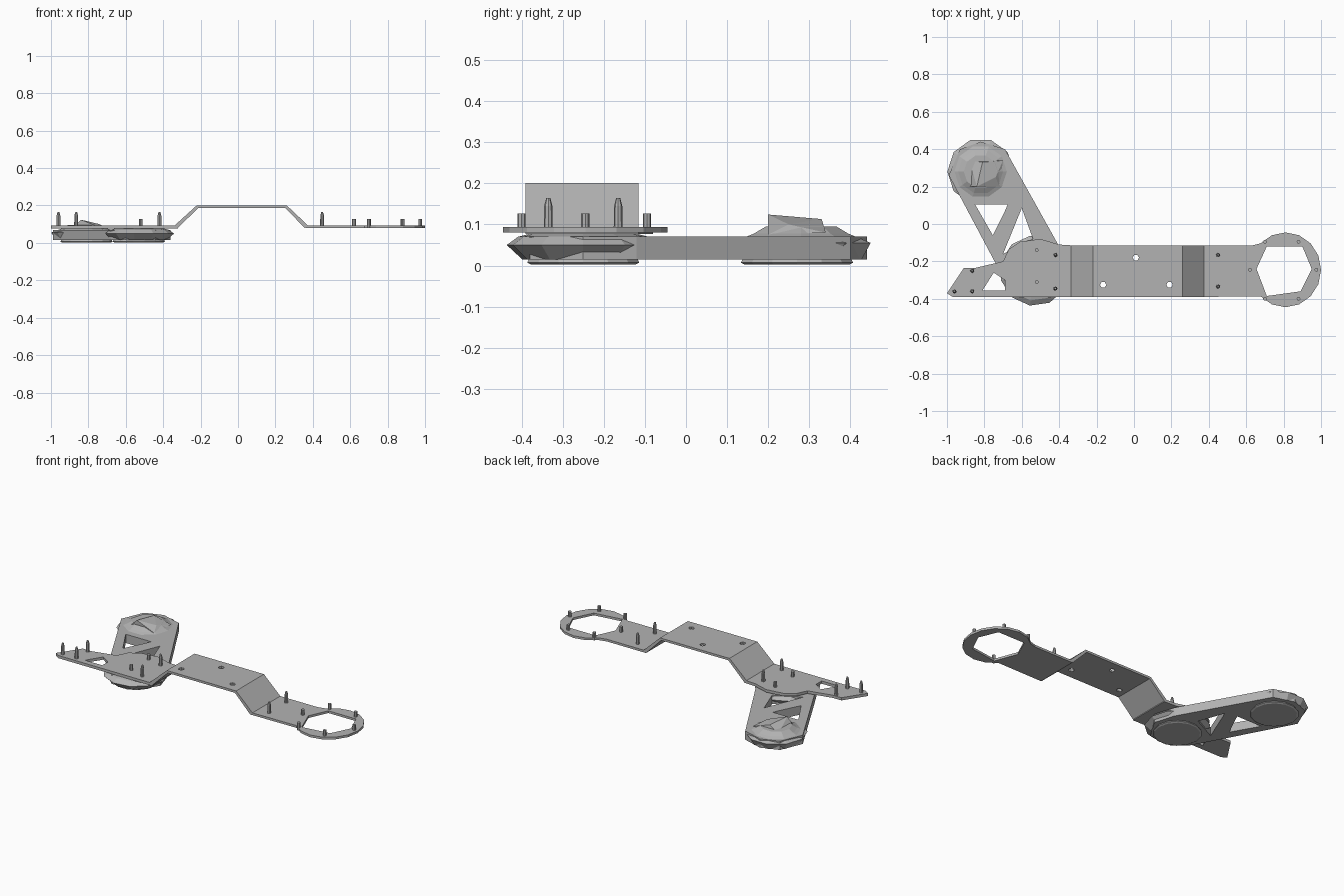
import bpy, bmesh
from math import sin, cos, radians, pi
from mathutils import Vector

if "Cube" in bpy.data.objects:
    bpy.data.objects.remove(bpy.data.objects["Cube"])

GREY = (0.45, 0.45, 0.45, 1)
grey = bpy.data.materials.new("plain_grey")
grey.use_nodes = True
grey.diffuse_color = GREY
grey.node_tree.nodes["Principled BSDF"].inputs["Base Color"].default_value = GREY


def finish(name, bm):
    bmesh.ops.recalc_face_normals(bm, faces=bm.faces[:])
    mesh = bpy.data.meshes.new(name)
    bm.to_mesh(mesh)
    bm.free()
    mesh.materials.append(grey)
    obj = bpy.data.objects.new(name, mesh)
    bpy.context.collection.objects.link(obj)
    return obj


def arc(cx, cy, rx, ry, start, end, n):
    """n points on an ellipse, angles in degrees"""
    angles = [radians(start + (end - start) * i / (n - 1)) for i in range(n)]
    return [(cx + rx * cos(a), cy + ry * sin(a)) for a in angles]


def plate(name, outline, holes, z0, z1):
    """Flat sheet with cut-outs, given thickness upwards"""
    bm = bmesh.new()
    for loop in [outline] + holes:
        vs = [bm.verts.new((x, y, z0)) for x, y in loop]
        for a, b in zip(vs, vs[1:] + vs[:1]):
            bm.edges.new((a, b))
    bmesh.ops.triangle_fill(bm, use_beauty=True, edges=bm.edges[:], normal=(0, 0, 1))
    out = bmesh.ops.extrude_face_region(bm, geom=bm.faces[:], use_keep_orig=True)
    top = [g for g in out["geom"] if isinstance(g, bmesh.types.BMVert)]
    bmesh.ops.translate(bm, verts=top, vec=(0, 0, z1 - z0))
    return finish(name, bm)


def ramp(name, profile, y0, y1):
    """Side profile extruded across the strip"""
    bm = bmesh.new()
    face = bm.faces.new([bm.verts.new((x, y0, z)) for x, z in profile])
    out = bmesh.ops.extrude_face_region(bm, geom=[face], use_keep_orig=True)
    vs = [g for g in out["geom"] if isinstance(g, bmesh.types.BMVert)]
    bmesh.ops.translate(bm, verts=vs, vec=(0, y1 - y0, 0))
    return finish(name, bm)


def turned(name, cx, cy, profile, sides):
    """Stack of rings (radius, z) closed at both ends"""
    bm = bmesh.new()
    rings = [[bm.verts.new((cx + r * cos(2 * pi * i / sides), cy + r * sin(2 * pi * i / sides), z))
              for i in range(sides)] for r, z in profile]
    for low, high in zip(rings, rings[1:]):
        for i in range(sides):
            j = (i + 1) % sides
            bm.faces.new((low[i], low[j], high[j], high[i]))
    bm.faces.new(rings[0])
    bm.faces.new(rings[-1])
    return finish(name, bm)


# Bracket strip: raised centre, two ramps, low ends
FRONT, BACK = -0.39, -0.115
LOW, LOW_TOP, HIGH, HIGH_TOP = 0.08, 0.094, 0.187, 0.201
screw_spots = [(-0.165, -0.325), (0.01, -0.18), (0.19, -0.325)]
screw_holes = [arc(x, y, 0.017, 0.017, 0, 300, 6) for x, y in screw_spots]
plate("centre_plate", [(-0.22, FRONT), (0.26, FRONT), (0.26, BACK), (-0.22, BACK)],
      screw_holes, HIGH, HIGH_TOP)
for name, inner, outer in (("left_ramp", 0.26, 0.365), ("right_ramp", -0.22, -0.33)):
    toe = 0.008 if inner > 0 else -0.008
    ramp(name, [(inner, HIGH_TOP), (outer + toe, LOW_TOP), (outer - toe, LOW),
                (inner - toe, HIGH)], FRONT, BACK)

# Ring end
ring = arc(0.81, -0.245, 0.19, 0.2, -135, 135, 13)
opening = [(0.655, -0.24), (0.71, -0.12), (0.90, -0.12),
           (0.95, -0.24), (0.89, -0.36), (0.71, -0.385)]
plate("ring_plate", [(0.36, FRONT)] + ring + [(0.63, BACK), (0.36, BACK)],
      [opening], LOW, LOW_TOP)

# Pointed end with a triangular cut-out
nose = [(-0.32, FRONT), (-0.42, FRONT), (-0.97, FRONT), (-1.0, -0.37), (-0.91, -0.235),
        (-0.85, -0.235), (-0.70, -0.20), (-0.67, -0.135), (-0.61, -0.095),
        (-0.50, -0.08), (-0.40, -0.11), (-0.32, BACK)]
plate("nose_plate", nose, [[(-0.81, -0.355), (-0.69, -0.355), (-0.69, -0.30), (-0.75, -0.26)]],
      LOW - 0.003, LOW_TOP)

# Swinging arm below the nose, with two windows
arm = [(-0.99, 0.26), (-0.93, 0.40), (-0.82, 0.44), (-0.69, 0.40), (-0.40, -0.12),
       (-0.36, -0.25), (-0.44, -0.38), (-0.60, -0.39), (-0.68, -0.32), (-0.74, -0.21)]
windows = [[(-0.85, 0.105), (-0.675, 0.105), (-0.69, 0.07), (-0.755, -0.06)],
           [(-0.60, 0.085), (-0.54, -0.08), (-0.70, -0.16)]]
plate("arm", arm, windows, 0.015, 0.07)

# Faceted hubs and foot discs
turned("front_hub", -0.53, -0.25,
       [(0.15, 0.015), (0.188, 0.05), (0.16, 0.07), (0.12, 0.08)], 11)
turned("back_hub", -0.82, 0.28,
       [(0.155, 0.015), (0.178, 0.055), (0.12, 0.078), (0.09, 0.095)], 10)
for name, x, y in (("front_foot", -0.53, -0.25), ("back_foot", -0.81, 0.27)):
    turned(name, x, y, [(0.13, 0.002), (0.14, 0.007), (0.135, 0.016)], 14)

# Sloping cap on the back hub
bm = bmesh.new()
for x, y, z in ((-0.89, 0.20, 0.075), (-0.72, 0.20, 0.075), (-0.70, 0.34, 0.08),
                (-0.88, 0.34, 0.08), (-0.84, 0.20, 0.124), (-0.74, 0.25, 0.10),
                (-0.81, 0.33, 0.113)):
    bm.verts.new((x, y, z))
bmesh.ops.convex_hull(bm, input=bm.verts[:])
finish("back_cap", bm)

# Pins: tall tapered ones and short straight ones
tall = [(0.45, -0.165), (0.45, -0.335), (-0.42, -0.165), (-0.42, -0.345),
        (-0.96, -0.36), (-0.865, -0.25), (-0.865, -0.36)]
short = [(0.62, -0.245), (0.70, -0.095), (0.88, -0.095), (0.975, -0.245),
         (0.88, -0.40), (0.70, -0.40), (-0.52, -0.14), (-0.52, -0.31)]
for i, (x, y) in enumerate(tall):
    turned(f"tall_pin_{i + 1}", x, y, [(0.011, LOW), (0.01, 0.145), (0.005, 0.164)], 8)
for i, (x, y) in enumerate(short):
    turned(f"short_pin_{i + 1}", x, y, [(0.01, LOW), (0.01, 0.127)], 8)
